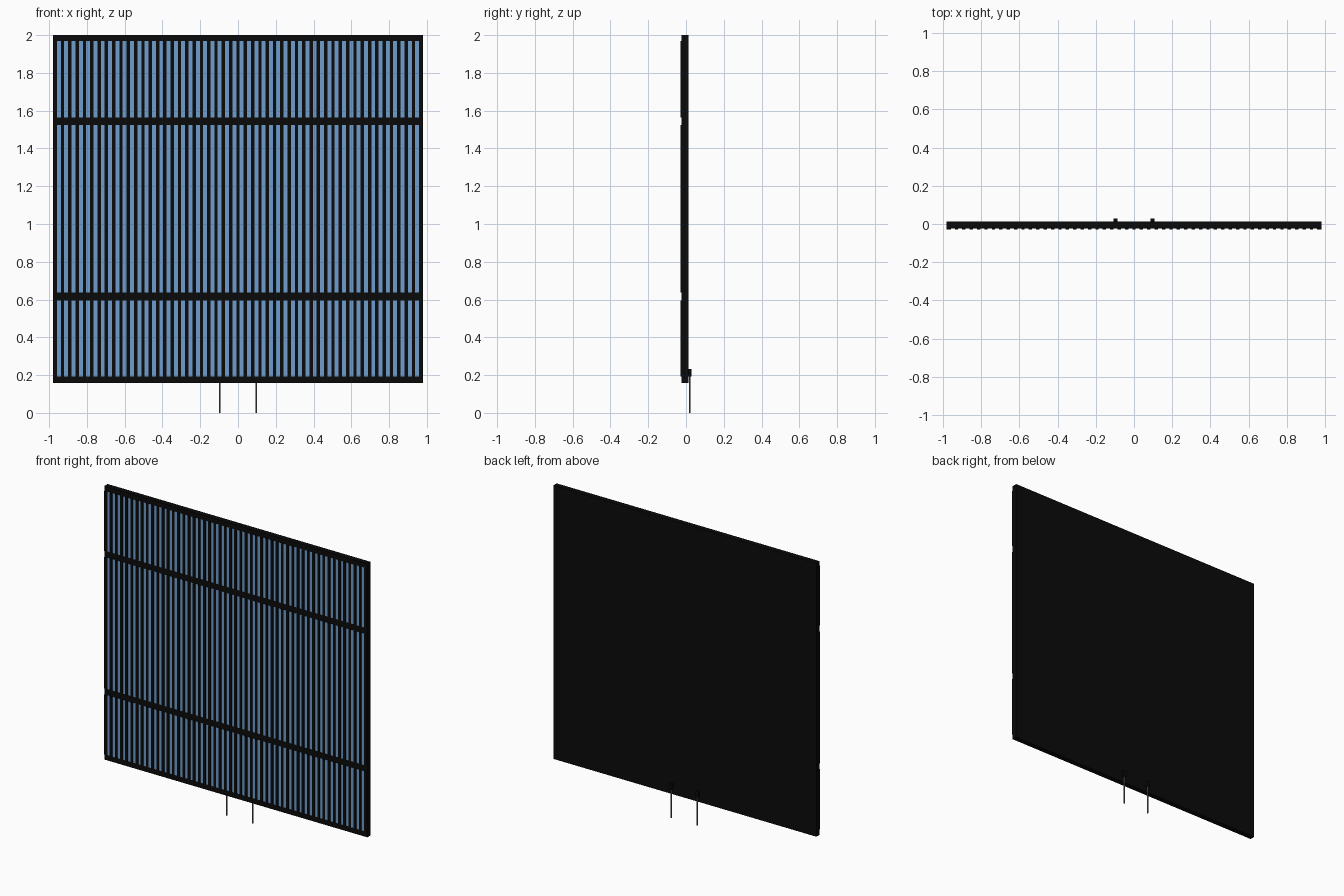
import bpy

if "Cube" in bpy.data.objects:
    bpy.data.objects.remove(bpy.data.objects["Cube"])


def material(name, rgb):
    m = bpy.data.materials.new(name)
    m.diffuse_color = (*rgb, 1)
    m.use_nodes = True
    m.node_tree.nodes["Principled BSDF"].inputs["Base Color"].default_value = m.diffuse_color
    return m


BLACK = material("black", (0.003, 0.003, 0.003))
BLUE = material("blue", (0.16, 0.34, 0.62))
GREY = material("wire_grey", (0.13, 0.13, 0.13))


def box(name, x, y, z, mat):
    """Box from (min, max) ranges on each axis."""
    bpy.ops.mesh.primitive_cube_add(size=1, location=[(a + b) / 2 for a, b in (x, y, z)])
    o = bpy.context.object
    o.name = name
    o.scale = [b - a for a, b in (x, y, z)]
    bpy.ops.object.transform_apply(location=False, rotation=False, scale=True)
    o.data.materials.append(mat)
    return o


HALF = 0.98
COUNT = 50
STEP = 0.0387
CELL = 0.021
ROWS = [(0.193, 0.638 - 0.042), (0.638, 1.523), (1.565, 1.968)]

# Backing slab with plain border and cross bands
box("panel_body", (-HALF, HALF), (-0.023, 0.012), (0.157, 2.0), BLACK)

# Blue cell rows and the raised black slats between cells
for r, row in enumerate(ROWS):
    box(f"blue_cells_{r}", (-0.958, 0.958), (-0.0235, -0.02), row, BLUE)
    for i in range(COUNT + 1):
        c = (i - COUNT / 2) * STEP
        w = (STEP - CELL) / 2
        lo, hi = c - w, c + w
        if i == 0:
            lo = -HALF
        if i == COUNT:
            hi = HALF
        box(f"slat_{r}_{i}", (lo, hi), (-0.028, -0.02), row, BLACK)

# Rear junction boxes and lead wires
for side, x in (("left", -0.097), ("right", 0.097)):
    box(f"junction_box_{side}", (x - 0.011, x + 0.011), (0.011, 0.028), (0.192, 0.232), BLACK)
    bpy.ops.mesh.primitive_cylinder_add(vertices=16, radius=0.004, depth=0.2, location=(x, 0.019, 0.1))
    wire = bpy.context.object
    wire.name = f"lead_wire_{side}"
    wire.data.materials.append(GREY)
    bpy.ops.object.shade_smooth_by_angle()
